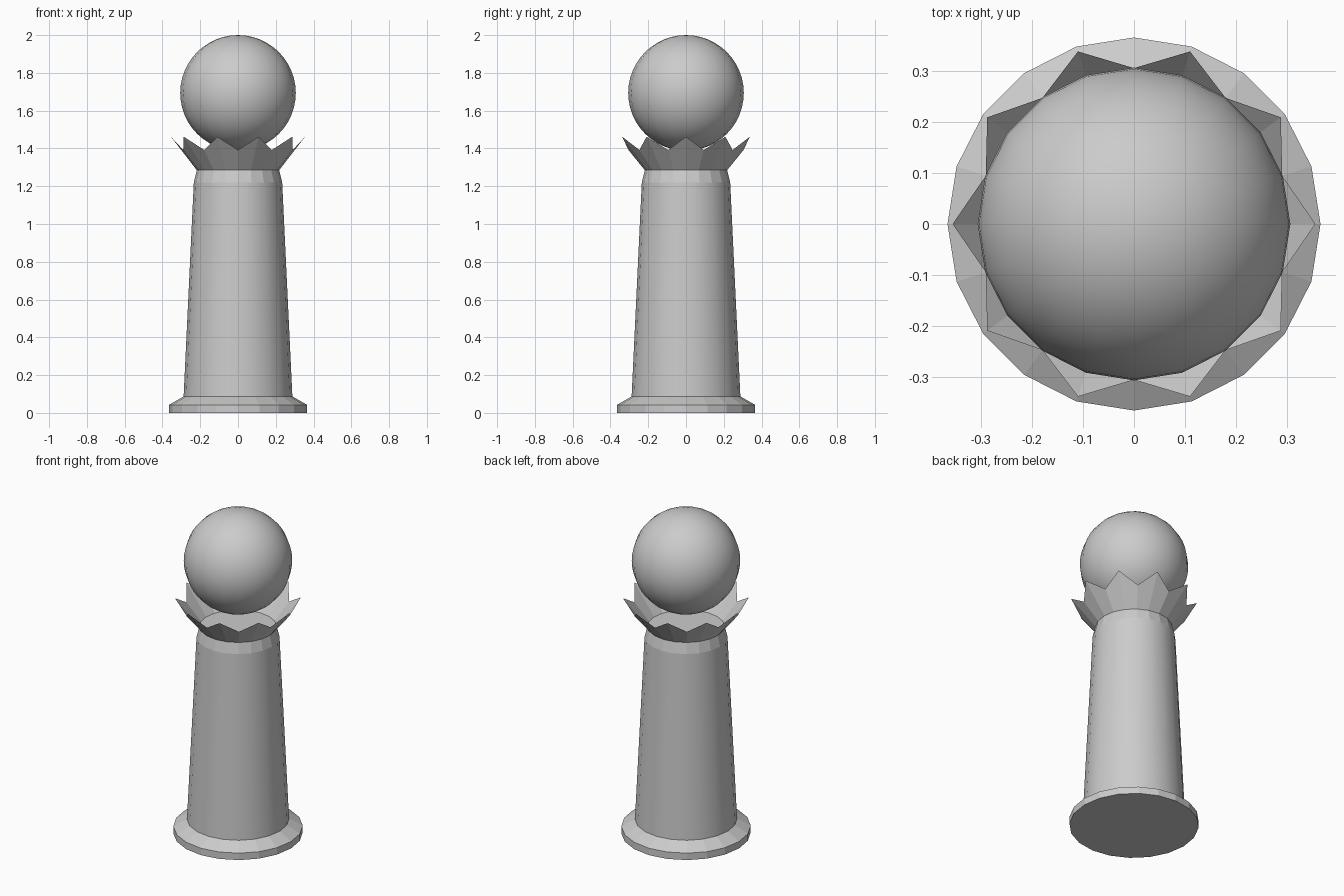
import bpy, bmesh
from math import cos, sin, pi

if "Cube" in bpy.data.objects:
    bpy.data.objects.remove(bpy.data.objects["Cube"])

SIDES = 20


def ring(bm, r, z):
    return [bm.verts.new((r * cos(2 * pi * i / SIDES), r * sin(2 * pi * i / SIDES), z))
            for i in range(SIDES)]


def bridge(bm, a, b, smooth=False):
    for i in range(SIDES):
        j = (i + 1) % SIDES
        bm.faces.new((a[i], a[j], b[j], b[i])).smooth = smooth


def finish(bm, name):
    mesh = bpy.data.meshes.new(name)
    bm.to_mesh(mesh)
    bm.free()
    obj = bpy.data.objects.new(name, mesh)
    bpy.context.collection.objects.link(obj)
    return obj


# Pedestal: flared foot, tapered shaft (smooth) and chamfered neck
bm = bmesh.new()
profile = [(0.365, 0), (0.365, 0.043), (0.288, 0.087), (0.234, 1.22), (0.218, 1.285)]
rings = [ring(bm, r, z) for r, z in profile]
for k in range(len(rings) - 1):
    bridge(bm, rings[k], rings[k + 1], smooth=(k == 2))
bm.faces.new(rings[0][::-1])
bm.faces.new(rings[-1])
finish(bm, "pedestal")

# Crown: thin flared collar with ten points, tips alternating with notches
bm = bmesh.new()
low = ring(bm, 0.218, 1.285)
high = ring(bm, 0.355, 1.462)
for v in high[1::2]:
    v.co.x *= 0.305 / 0.355
    v.co.y *= 0.305 / 0.355
    v.co.z = 1.392
bridge(bm, low, high)
finish(bm, "pointed_crown")

# Ball resting above the crown
bm = bmesh.new()
bmesh.ops.create_uvsphere(bm, u_segments=SIDES, v_segments=24, radius=0.306)
for f in bm.faces:
    f.smooth = True
ball = finish(bm, "ball")
ball.location.z = 1.694
